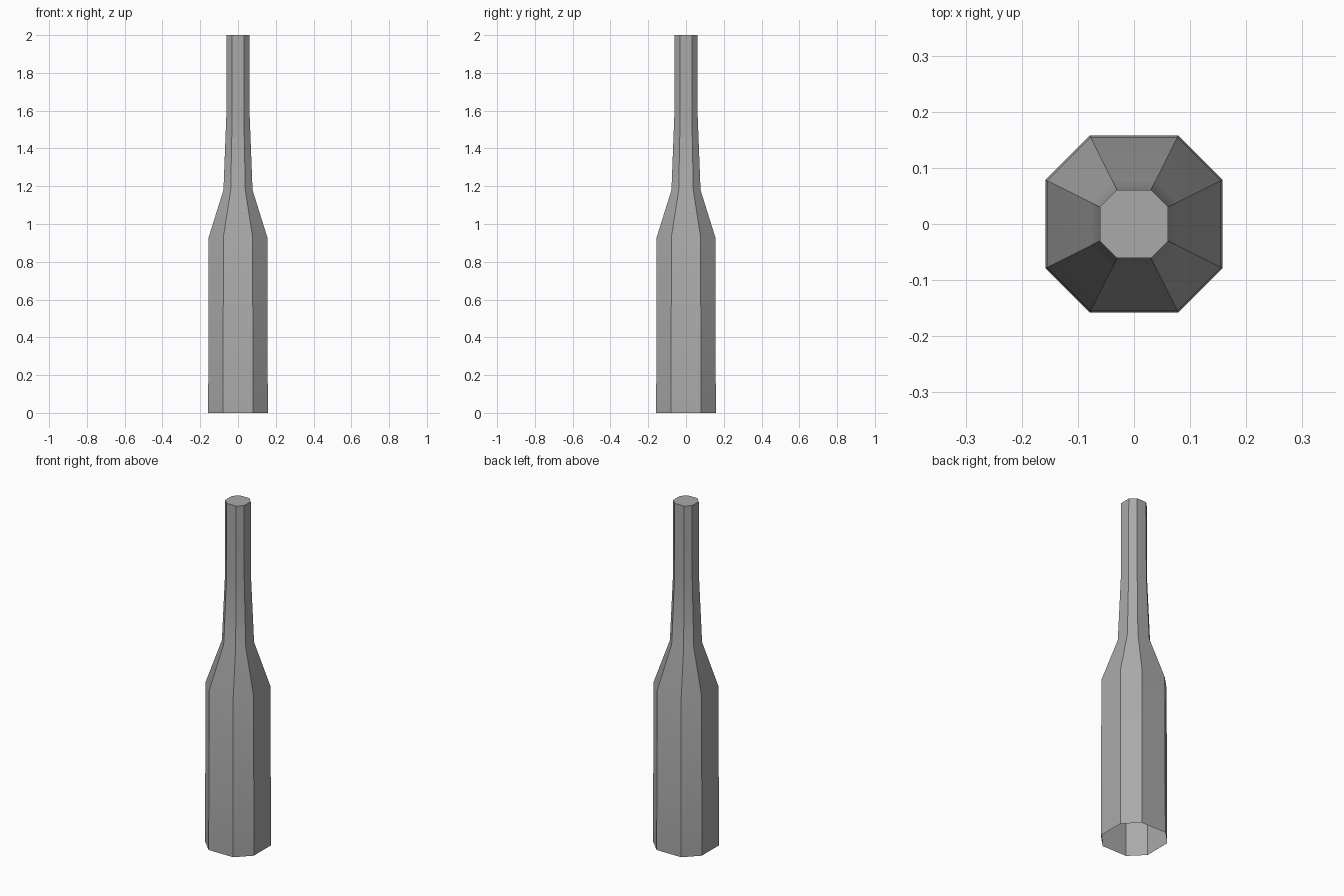
import bpy, bmesh, math

cube = bpy.data.objects.get("Cube")
if cube:
    bpy.data.objects.remove(cube, do_unlink=True)

# Plain grey material
grey = bpy.data.materials.new("plain grey")
grey.use_nodes = True
colour = (0.4, 0.4, 0.4, 1)
grey.diffuse_color = colour
grey.node_tree.nodes["Principled BSDF"].inputs["Base Color"].default_value = colour

# Profile from base to lip: (half width, height)
PROFILE = [(0.158, 0), (0.155, 0.93), (0.077, 1.18), (0.062, 1.57), (0.061, 2)]


def octagon(bm, half, z):
    """Ring of a square with its corners cut halfway along each side."""
    ring = []
    for quarter in range(4):
        c, s = round(math.cos(quarter * math.pi / 2)), round(math.sin(quarter * math.pi / 2))
        for x, y in ((half, -half / 2), (half, half / 2)):
            ring.append(bm.verts.new((x * c - y * s, x * s + y * c, z)))
    return ring


# Bottle shell: open base, closed lip
bm = bmesh.new()
rings = [octagon(bm, half, z) for half, z in PROFILE]
for low, high in zip(rings, rings[1:]):
    for i in range(len(low)):
        j = (i + 1) % len(low)
        bm.faces.new((low[i], low[j], high[j], high[i]))
bm.faces.new(rings[-1])

mesh = bpy.data.meshes.new("bottle")
bm.to_mesh(mesh)
bm.free()
mesh.materials.append(grey)
bottle = bpy.data.objects.new("bottle", mesh)
bpy.context.collection.objects.link(bottle)

# Smooth along the shoulder, crisp at the eight corners
bpy.ops.object.select_all(action="DESELECT")
bottle.select_set(True)
bpy.context.view_layer.objects.active = bottle
bpy.ops.object.shade_smooth_by_angle(angle=math.radians(30))
